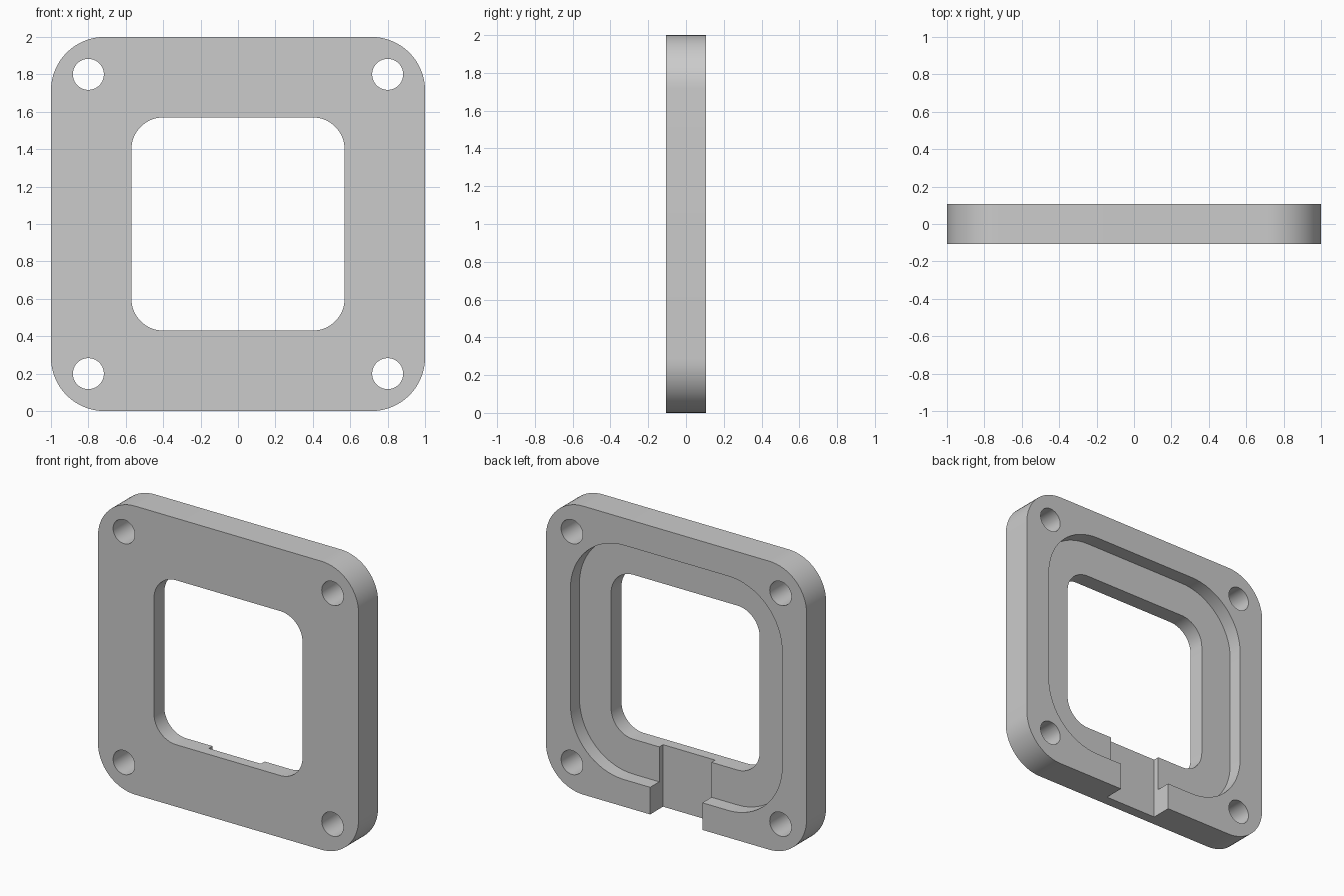
import bpy, bmesh, math

# Remove the default cube
cube = bpy.data.objects.get("Cube")
if cube:
    bpy.data.objects.remove(cube, do_unlink=True)

MID = 1.0            # height of the plate centre
BACK = 0.107         # half the plate thickness
POCKET_Y = 0.007     # floor of the seat around the opening
CHANNEL_Y = -0.034   # floor of the cable channel
OVER = 0.1           # how far cutters overshoot

grey = bpy.data.materials.new("light grey")
grey.use_nodes = True
grey.diffuse_color = (0.6, 0.6, 0.6, 1)
grey.node_tree.nodes["Principled BSDF"].inputs["Base Color"].default_value = (0.6, 0.6, 0.6, 1)


def rounded_square(half, radius, steps=16):
    """Outline of a rounded square in the xz plane."""
    points = []
    c = half - radius
    for k, (sx, sz) in enumerate([(1, 1), (-1, 1), (-1, -1), (1, -1)]):
        for i in range(steps + 1):
            a = math.pi / 2 * (k + i / steps)
            points.append((sx * c + radius * math.cos(a), MID + sz * c + radius * math.sin(a)))
    return points


def circle(x, z, radius, sides=40):
    turns = [2 * math.pi * i / sides for i in range(sides)]
    return [(x + radius * math.cos(a), z + radius * math.sin(a)) for a in turns]


def prism(name, outline, y0, y1):
    """Solid made by pushing an xz outline from y0 to y1."""
    bm = bmesh.new()
    face = bm.faces.new([bm.verts.new((x, y0, z)) for x, z in outline])
    ext = bmesh.ops.extrude_face_region(bm, geom=[face])
    verts = [v for v in ext["geom"] if isinstance(v, bmesh.types.BMVert)]
    bmesh.ops.translate(bm, verts=verts, vec=(0, y1 - y0, 0))
    bmesh.ops.recalc_face_normals(bm, faces=bm.faces)
    mesh = bpy.data.meshes.new(name)
    bm.to_mesh(mesh)
    bm.free()
    mesh.materials.append(grey)
    obj = bpy.data.objects.new(name, mesh)
    bpy.context.collection.objects.link(obj)
    return obj


# Main plate
plate = prism("mounting_plate", rounded_square(1.0, 0.286), -BACK, BACK)

# Window, stepped seat behind it, and cable channel out of the bottom edge
through = (-BACK - OVER, BACK + OVER)
channel = [(-0.2, -OVER), (0.2, -OVER), (0.2, MID - 0.3), (-0.2, MID - 0.3)]
cutters = [
    prism("window_cutter", rounded_square(0.57, 0.171), *through),
    prism("seat_cutter", rounded_square(0.812, 0.412), POCKET_Y, BACK + OVER),
    prism("channel_cutter", channel, CHANNEL_Y, BACK + OVER),
]

# Corner screw holes
for sx in (-1, 1):
    for sz in (-1, 1):
        cutters.append(prism("screw_hole_cutter", circle(0.8 * sx, MID + 0.8 * sz, 0.083), *through))

# Cut everything out of the plate
bpy.ops.object.select_all(action="DESELECT")
plate.select_set(True)
bpy.context.view_layer.objects.active = plate
for cutter in cutters:
    cutter.hide_render = True
    mod = plate.modifiers.new(cutter.name, "BOOLEAN")
    mod.operation = "DIFFERENCE"
    mod.solver = "EXACT"
    mod.object = cutter
    bpy.ops.object.modifier_apply(modifier=mod.name)
    bpy.data.objects.remove(cutter, do_unlink=True)

bpy.ops.object.shade_smooth_by_angle(angle=math.radians(30))
